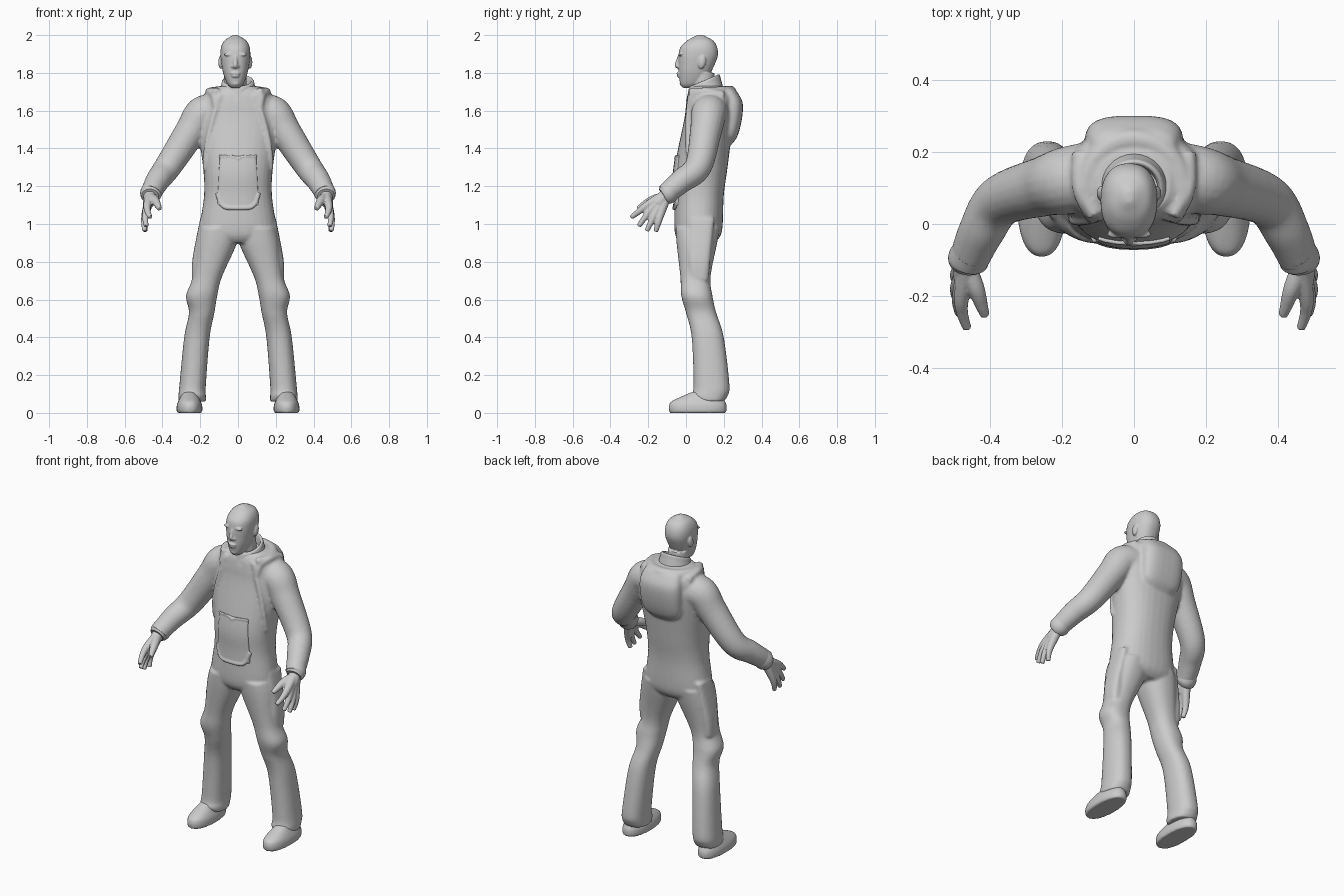
import bpy, bmesh, math
from mathutils import Vector, Matrix
from mathutils.bvhtree import BVHTree

if "Cube" in bpy.data.objects:
    bpy.data.objects.remove(bpy.data.objects["Cube"])

shade = 0.6
grey = bpy.data.materials.new("plain grey")
grey.use_nodes = True
grey.diffuse_color = (shade, shade, shade, 1)
grey.node_tree.nodes["Principled BSDF"].inputs["Base Color"].default_value = grey.diffuse_color


def spline(rows, steps=8):
    """Smooth rows of numbers with a Catmull-Rom curve."""
    smooth_rows = []
    last = len(rows) - 1
    for index in range(last):
        before, start, end, after = (rows[max(0, min(last, index + k))] for k in (-1, 0, 1, 2))
        for step in range(steps):
            t = step / steps
            smooth_rows.append([
                q + (r - p) * t / 2 + (p - 2.5 * q + 2 * r - w / 2) * t * t
                + (1.5 * (q - r) + (w - p) / 2) * t ** 3
                for p, q, r, w in zip(before, start, end, after)])
    return smooth_rows + [list(rows[-1])]


def skin(bm, rings):
    """Join rings of points into a capped surface."""
    loops = [[bm.verts.new(point) for point in ring] for ring in rings]
    count = len(loops[0])
    for lower, upper in zip(loops, loops[1:]):
        for i in range(count):
            j = (i + 1) % count
            bm.faces.new((lower[i], lower[j], upper[j], upper[i]))
    bm.faces.new(loops[0])
    bm.faces.new(loops[-1])


def loft(bm, rows, side=1, power=2.3, tilt=0.0, count=32):
    """Level, squarish rings from rows of height, x low, x high, y front, y back."""
    rings = []
    for height, left, right, front, back in spline(rows):
        ring = []
        for i in range(count):
            angle = math.tau * i / count
            across, along = (math.copysign(abs(wave) ** (2 / power), wave)
                             for wave in (math.cos(angle), math.sin(angle)))
            x = (left + right + across * (right - left)) / 2
            y = (front + back + along * (back - front)) / 2
            ring.append((side * x, y, height + tilt * (y - 0.1)))
        rings.append(ring)
    skin(bm, rings)


def tube(bm, rows, side=1, count=20):
    """Round limb through rows of x, y, z, radius."""
    path = spline(rows)
    places = [Vector(row[:3]) for row in path]
    across = None
    rings = []
    for i, (place, row) in enumerate(zip(places, path)):
        along = (places[min(i + 1, len(places) - 1)] - places[max(i - 1, 0)]).normalized()
        across = across - along * across.dot(along) if across else along.orthogonal()
        across.normalize()
        up = along.cross(across)
        ring = []
        for k in range(count):
            angle = math.tau * k / count
            point = place + row[3] * (across * math.cos(angle) + up * math.sin(angle))
            ring.append((side * point.x, point.y, point.z))
        rings.append(ring)
    skin(bm, rings)


def blob(bm, place, size, turn=0.0):
    matrix = Matrix.Translation(place) @ Matrix.Rotation(turn, 4, 'X') @ Matrix.Diagonal((*size, 1))
    bmesh.ops.create_uvsphere(bm, u_segments=20, v_segments=12, radius=1, matrix=matrix)


def finish(bm, name, voxel=0.0):
    """Turn the parts into one object, fused by a remesh where asked."""
    bmesh.ops.recalc_face_normals(bm, faces=bm.faces)
    mesh = bpy.data.meshes.new(name)
    bm.to_mesh(mesh)
    bm.free()
    mesh.materials.append(grey)
    part = bpy.data.objects.new(name, mesh)
    bpy.context.collection.objects.link(part)
    bpy.ops.object.select_all(action='DESELECT')
    bpy.context.view_layer.objects.active = part
    part.select_set(True)
    if voxel:
        fuse = part.modifiers.new("fuse", 'REMESH')
        fuse.mode, fuse.voxel_size = 'VOXEL', voxel
        soften = part.modifiers.new("soften", 'SMOOTH')
        soften.iterations = 2
        for modifier in ("fuse", "soften"):
            bpy.ops.object.modifier_apply(modifier=modifier)
        bpy.ops.object.shade_smooth()
    else:
        bpy.ops.object.shade_smooth_by_angle(angle=math.radians(40))


# Overalls: torso
body = bmesh.new()
loft(body, [(height, -half, half, front, back) for height, half, front, back in (
    (.9, .13, -.03, .15), (.96, .2, -.06, .19), (1.15, .18, -.06, .2), (1.3, .185, -.06, .22),
    (1.55, .22, -.01, .25), (1.63, .21, 0, .25), (1.69, .17, .01, .25), (1.73, .1, .03, .2))])
body.normal_update()
tree = BVHTree.FromBMesh(body)


def on_front(x, z, radius=0.0, lift=0.0):
    """A point on the chest, raised forwards by lift."""
    hit = tree.ray_cast(Vector((x, -1, z)), Vector((0, 1, 0)))[0]
    return (x, hit.y - lift, z, radius)


# Back hump under the jacket
loft(body, [(height, -half, half, .15, back) for height, half, back in (
    (1.41, .06, .23), (1.46, .12, .27), (1.55, .135, .295), (1.64, .135, .3), (1.7, .12, .27), (1.72, .1, .25))],
     power=3)

# Rolled hood: an arc round the back of the neck
arc = [math.pi * (k / 8 * 1.4 - .2) for k in range(9)]
tube(body, [(.135 * math.cos(a), .1 + .135 * math.sin(a), 1.7, .024 + .008 * math.sin(a)) for a in arc])

for side in (-1, 1):
    # Trouser legs, hems draped over the shoes
    loft(body, [(.06, .17, .315, .05, .2), (.09, .17, .315, .03, .22), (.15, .17, .31, .04, .23),
                (.4, .15, .285, .03, .2), (.53, .125, .26, 0, .16), (.62, .11, .275, -.025, .14),
                (.72, .085, .24, -.03, .13), (.9, .005, .22, -.05, .165), (.98, 0, .2, -.055, .18)], side)
    # Sleeves, with the shoulder sloping down from the neck
    tube(body, [(.12, .135, 1.595, .095), (.19, .12, 1.58, .094), (.25, .105, 1.49, .084),
                (.37, .065, 1.305, .072), (.425, -.02, 1.23, .064), (.46, -.1, 1.165, .055)], side)
    # Jacket edge down the chest
    tube(body, [on_front(side * (.09 + .085 * math.sin(k * math.pi / 8)), 1.69 - .1 * k, .014) for k in range(5)])
    # Shoulder strap
    tube(body, [(.115, .02, 1.62, .02), (.125, .04, 1.68, .022), (.15, .1, 1.7, .022), (.15, .2, 1.68, .022)], side)
    # Long thigh pocket, lying almost flush with the leg
    loft(body, [(.705, .17, .245, .02, .12), (.82, .17, .24, .01, .13), (1.03, .15, .2, .02, .15)], side, power=3)
finish(body, "overalls", .009)

# Front pouch: slim raised panel
pouch = bmesh.new()
width, foot, depth = .11, 1.1, .26
columns = [k / 6 - 1 for k in range(13)]
rows = [[pouch.verts.new(on_front(width * u * (1 - v / 8), foot + depth * v, lift=.007)[:3]) for u in columns]
        for v in (k / 10 for k in range(11))]
for lower, upper in zip(rows, rows[1:]):
    for i in range(len(columns) - 1):
        pouch.faces.new((lower[i], lower[i + 1], upper[i + 1], upper[i]))
solid = bmesh.ops.extrude_face_region(pouch, geom=pouch.faces[:])
bmesh.ops.translate(pouch, vec=(0, .03, 0), verts=[v for v in solid["geom"] if isinstance(v, bmesh.types.BMVert)])
# Notched fold along the top and rounded hem along the bottom
tube(pouch, [on_front(u * .1, foot + depth - .015 * max(0, 1 - abs(u) * 4), .006, .005) for u in columns])
tube(pouch, [on_front(u * width, foot - .015 + .08 * abs(u) ** 6, .012) for u in columns])
finish(pouch, "front_pouch", .005)

# Stand-up collar, rising towards the back
collar = bmesh.new()
loft(collar, [(height, -half, half, .1 - half, .095 + half) for height, half in (
    (1.69, .1), (1.73, .09), (1.757, .083), (1.757, .07), (1.71, .065))], power=2, tilt=.42)
finish(collar, "collar")

# Head and neck, turned slightly off centre
mid = -.014
head = bmesh.new()
loft(head, [(1.66, mid - .06, mid + .06, .03, .16), (1.8, mid - .06, mid + .06, .035, .15)], power=2)
loft(head, [(height, mid - half, mid + half, front, back) for height, half, front, back in (
    (1.72, .02, -.015, .05), (1.74, .042, -.03, .09), (1.79, .062, -.038, .125), (1.84, .073, -.04, .15),
    (1.89, .079, -.04, .168), (1.935, .076, -.03, .165), (1.97, .059, .005, .145), (1.99, .03, .04, .11),
    (2, .01, .06, .09))])
# Nose, lips and chin
tube(head, [(mid, -.035, 1.89, .008), (mid, -.042, 1.865, .01), (mid, -.047, 1.84, .013), (mid, -.036, 1.83, .01)])
blob(head, (mid, -.037, 1.797), (.026, .013, .007))
blob(head, (mid, -.034, 1.783), (.023, .014, .008))
blob(head, (mid, -.02, 1.745), (.024, .014, .014))
for side in (-1, 1):
    # Brow, nostril and ear
    blob(head, (mid + side * .034, -.028, 1.897), (.028, .012, .009))
    blob(head, (mid + side * .014, -.04, 1.834), (.009, .01, .008))
    blob(head, (mid + side * .077, .085, 1.857), (.013, .02, .036), -.2)
finish(head, "head", .0045)

wrist = Vector((.462, -.1, 1.16))
for side, label in ((-1, "right"), (1, "left")):
    # Hand: fingers fan out from the wrist and fuse into a palm
    hand = bmesh.new()
    for finger in range(4):
        fan = finger / 3
        bulge = math.sin(fan * math.pi)
        knuckle = Vector((.48, -.205, 1.1)).lerp(Vector((.49, -.135, 1.05)), fan)
        tip = Vector((.465, -.29, 1.035)).lerp(Vector((.49, -.16, .96)), fan) + Vector((.015, -.005, -.025)) * bulge
        bend = knuckle.lerp(tip, .5) + Vector((.006, 0, 0))
        tube(hand, [(*place, radius) for place, radius in (
            (wrist.lerp(knuckle, .25), .027), (knuckle, .021), (bend, .0165), (tip, .0125))], side)
    # Thumb and heel of the hand
    tube(hand, [(.46, -.13, 1.14, .026), (.44, -.18, 1.125, .024), (.425, -.225, 1.1, .018), (.415, -.255, 1.08, .013)], side)
    tube(hand, [(.45, -.07, 1.185, .035), (*wrist, .036), (.475, -.15, 1.105, .03)], side)
    finish(hand, label + "_hand", .005)

    # Sleeve cuff
    cuff = bmesh.new()
    tube(cuff, [(.45, -.075, 1.19, .054), (*wrist, .057), (.465, -.12, 1.147, .045)], side, count=28)
    finish(cuff, label + "_cuff")

    # Shoe, with a flat sole
    shoe = bmesh.new()
    loft(shoe, [(height, .257 - half, .257 + half, toe, heel) for height, half, toe, heel in (
        (0, .063, -.085, .21), (.012, .068, -.09, .215), (.04, .067, -.09, .215),
        (.065, .058, -.07, .205), (.11, .035, .03, .185))], side)
    finish(shoe, label + "_shoe", .007)
